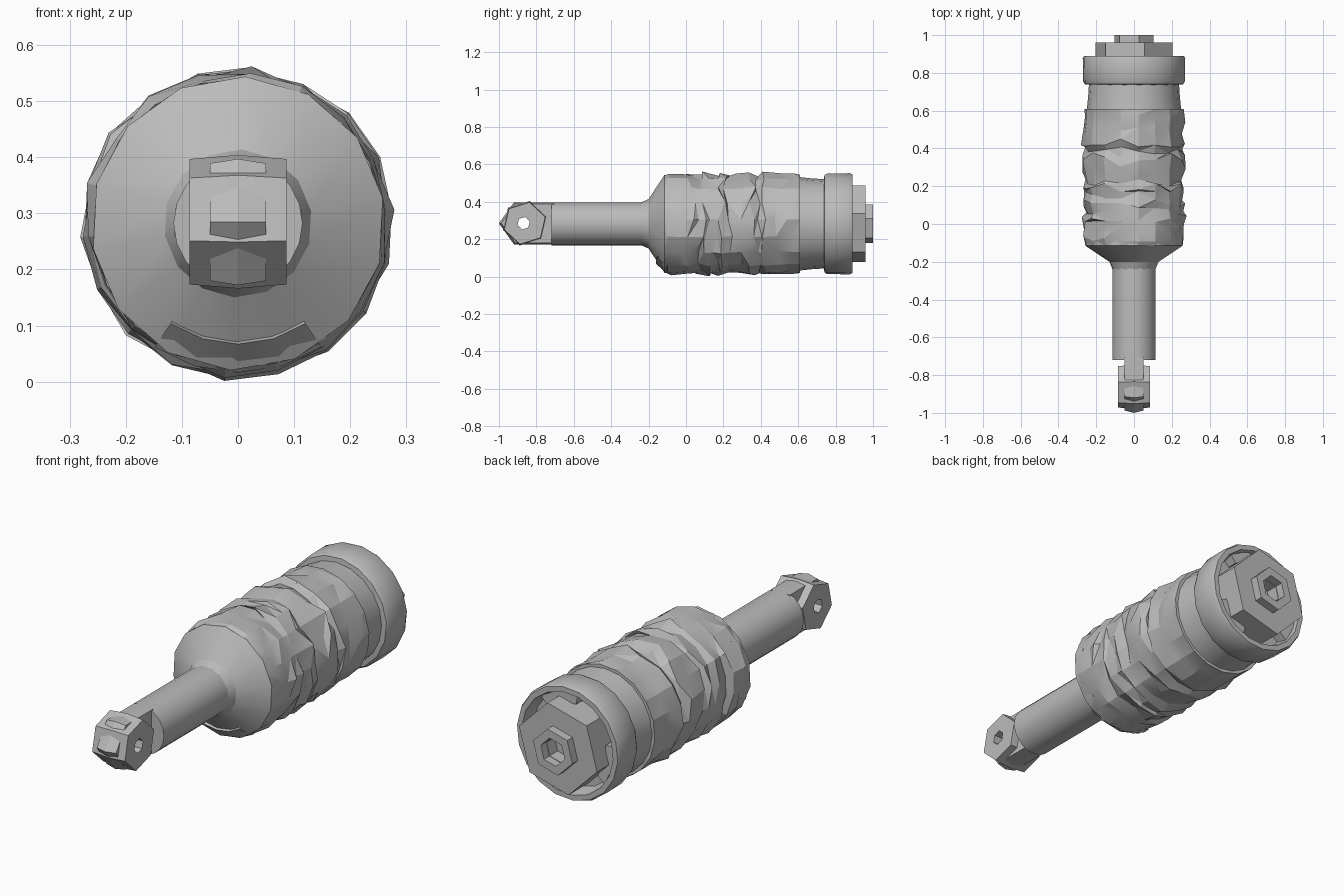
import bpy, bmesh, math, random
from mathutils import Vector

random.seed(7)
if "Cube" in bpy.data.objects:
    bpy.data.objects.remove(bpy.data.objects["Cube"])

AXIS_Z = 0.282
grey = bpy.data.materials.new("plain_grey")
grey.use_nodes = True
grey.diffuse_color = (0.5, 0.5, 0.5, 1)
grey.node_tree.nodes["Principled BSDF"].inputs["Base Color"].default_value = (0.5, 0.5, 0.5, 1)


def finish(name, bm, angle=30):
    bmesh.ops.remove_doubles(bm, verts=bm.verts, dist=0.0005)
    bmesh.ops.recalc_face_normals(bm, faces=bm.faces)
    mesh = bpy.data.meshes.new(name)
    bm.to_mesh(mesh)
    bm.free()
    mesh.materials.append(grey)
    obj = bpy.data.objects.new(name, mesh)
    bpy.context.collection.objects.link(obj)
    bpy.ops.object.select_all(action="DESELECT")
    obj.select_set(True)
    bpy.context.view_layer.objects.active = obj
    bpy.ops.object.shade_smooth_by_angle(angle=math.radians(angle))
    return obj


def lathe(profile, sides, phase=0, wobble=None, closed=False):
    """Spin (y, radius) points around the long axis."""
    bm = bmesh.new()
    rings = []
    for i, (y, r) in enumerate(profile):
        ring = []
        for k in range(sides):
            a = math.radians(phase) + math.tau * k / sides
            dy, dr = wobble(i, k) if wobble else (0, 0)
            ring.append(bm.verts.new(((r + dr) * math.cos(a), y + dy,
                                      AXIS_Z + (r + dr) * math.sin(a))))
        rings.append(ring)
    pairs = list(zip(rings, rings[1:]))
    if closed:
        pairs.append((rings[-1], rings[0]))
    for a, b in pairs:
        for k in range(sides):
            n = (k + 1) % sides
            bm.faces.new((a[k], a[n], b[n], b[k]))
    bmesh.ops.dissolve_degenerate(bm, dist=0.0005, edges=bm.edges)
    return bm


def extrude_x(outline, half, taper=1.0, hole=None):
    """Prism across x from (y, z) outline, optionally with a matching hole."""
    bm = bmesh.new()
    n = len(outline)
    cy = sum(p[0] for p in outline) / n
    cz = sum(p[1] for p in outline) / n

    def ring(points, x, s):
        return [bm.verts.new((x, cy + (y - cy) * s, cz + (z - cz) * s)) for y, z in points]

    loops = [ring(outline, -half, taper), ring(outline, 0, 1), ring(outline, half, taper)]
    if hole:
        loops += [ring(hole, half, 1), ring(hole, -half, 1), loops[0]]
    for a, b in zip(loops, loops[1:]):
        for k in range(n):
            j = (k + 1) % n
            bm.faces.new((a[k], a[j], b[j], b[k]))
    if not hole:
        bm.faces.new(loops[0])
        bm.faces.new(loops[2])
    return bm


def polygon(cy, cz, radius, sides, phase):
    return [(cy + radius * math.cos(phase + math.tau * k / sides),
             cz + radius * math.sin(phase + math.tau * k / sides)) for k in range(sides)]


# Slim shaft and tapered shoulder
finish("shaft", lathe([(-0.72, 0), (-0.72, 0.115), (-0.2, 0.115), (-0.2, 0)], 20))
finish("shoulder", lathe([(-0.24, 0), (-0.24, 0.115), (-0.2, 0.132), (-0.115, 0.262),
                          (-0.06, 0.262), (-0.06, 0)], 14, 10))

# Crumpled grip: rows of folds with uneven edges
grip_profile = [(-0.115, 0.258), (-0.07, 0.272), (-0.01, 0.268), (0.035, 0.272), (0.075, 0.262),
                (0.11, 0.274), (0.15, 0.262), (0.19, 0.273), (0.225, 0.26), (0.29, 0.268),
                (0.36, 0.272), (0.395, 0.26), (0.43, 0.275), (0.5, 0.265), (0.56, 0.268),
                (0.61, 0.264), (0.61, 0.22)]


def crumple(i, k):
    if i == 0 or i >= len(grip_profile) - 2:
        return 0, 0
    return random.uniform(-0.026, 0.026), random.uniform(-0.012, 0.008)


grip = lathe(grip_profile, 18, 5, crumple)
bmesh.ops.triangulate(grip, faces=grip.faces)
finish("grip", grip, 18)

# Loose torn lip hanging under the shoulder
lip = bmesh.new()
rows = []
for y, r in ((-0.16, 0.215), (-0.1, 0.266), (-0.07, 0.264), (-0.13, 0.205)):
    rows.append([lip.verts.new((r * math.cos(a), y, AXIS_Z + r * math.sin(a)))
                 for a in (math.radians(d) for d in (236, 253, 270, 287, 304))])
for a, b in zip(rows, rows[1:] + rows[:1]):
    for k in range(len(a) - 1):
        lip.faces.new((a[k], a[k + 1], b[k + 1], b[k]))
finish("torn_lip", lip, 15)

# Neck groove and hollow rear collar
finish("neck", lathe([(0.59, 0.2), (0.605, 0.25), (0.67, 0.243), (0.75, 0.238), (0.75, 0.2)], 20))
finish("rear_collar", lathe([(0.735, 0.22), (0.74, 0.262), (0.755, 0.27), (0.875, 0.272),
                             (0.89, 0.265), (0.89, 0.24), (0.82, 0.225), (0.82, 0)], 18, 4))

# Retaining clips seen between the nut and the collar
for n, start in enumerate((50, 170, 290)):
    clip = bmesh.new()
    loops = []
    for y, r in ((0.82, 0.19), (0.872, 0.19), (0.872, 0.236), (0.82, 0.232)):
        loops.append([clip.verts.new((r * math.cos(a), y, AXIS_Z + r * math.sin(a)))
                      for a in (math.radians(start + d) for d in (0, 25, 50))])
    for a, b in zip(loops, loops[1:] + loops[:1]):
        for k in range(2):
            clip.faces.new((a[k], a[k + 1], b[k + 1], b[k]))
    for end in (0, -1):
        clip.faces.new([loop[end] for loop in loops])
    finish(f"retaining_clip_{n + 1}", clip)

# Large nut, and small hollow nut on its back
finish("large_nut", lathe([(0.8, 0), (0.8, 0.212), (0.96, 0.212), (0.96, 0.062),
                           (0.9, 0.062), (0.9, 0)], 6, 15))
finish("small_nut", lathe([(0.95, 0.107), (1.0, 0.107), (1.0, 0.065), (0.95, 0.065)],
                          6, 15, closed=True))

# Flattened eye at the front: pointed core with pierced bosses on each side
hole = polygon(-0.868, 0.285, 0.034, 6, 0.3)
core_outline = [(-0.7, 0.397), (-0.92, 0.397), (-1.0, 0.285), (-0.92, 0.172),
                (-0.7, 0.172), (-0.68, 0.285)]
core_hole = [hole[k % 6] for k in range(1, 7)]
finish("eye_core", extrude_x(core_outline, 0.05, 0.93, core_hole), 20)
boss_outline = polygon(-0.862, 0.285, 0.122, 6, 0.3)
finish("eye_boss", extrude_x(boss_outline, 0.086, 0.94, hole), 20)
